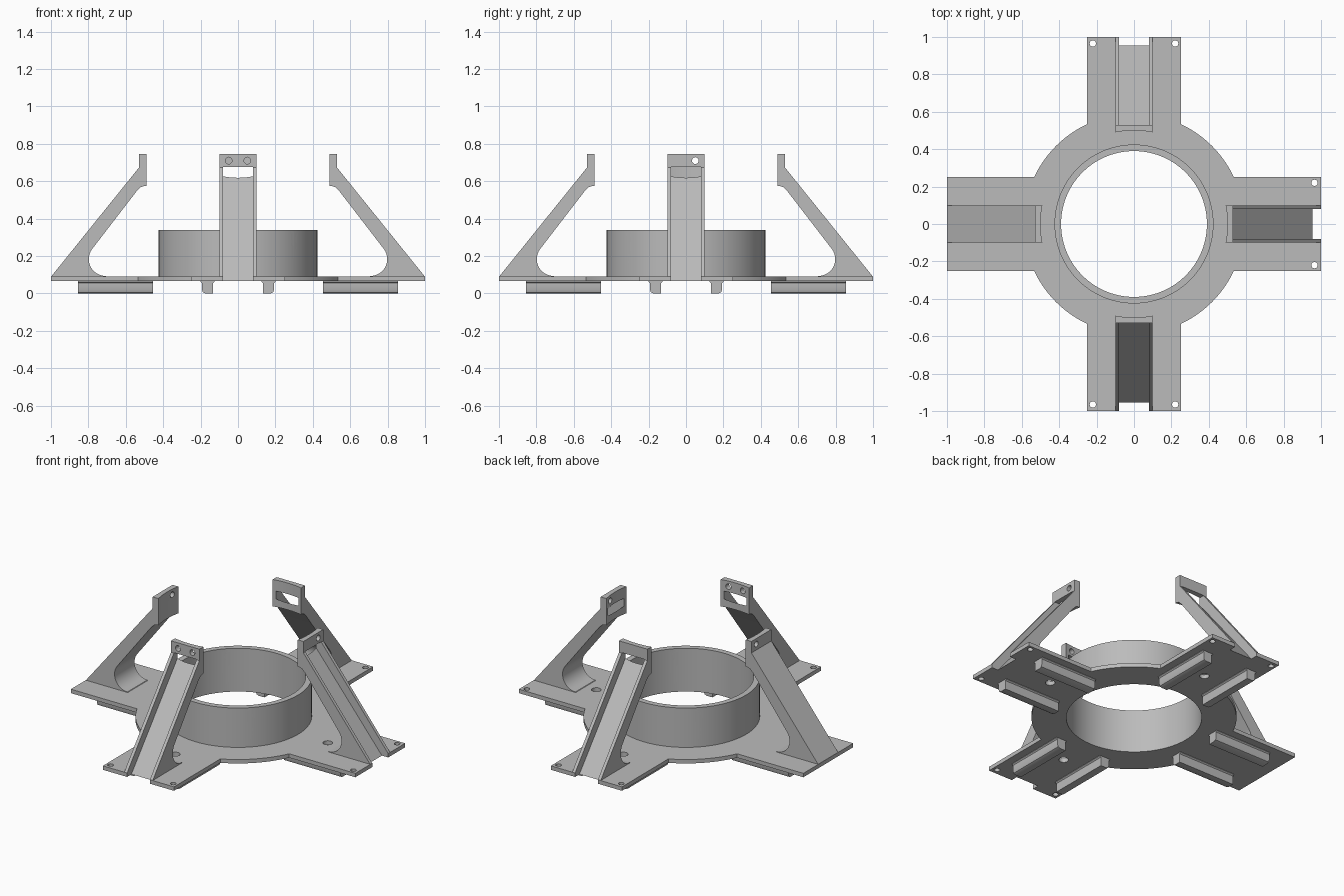
import bpy, bmesh, math
from mathutils import Matrix, Vector

if "Cube" in bpy.data.objects:
    bpy.data.objects.remove(bpy.data.objects["Cube"], do_unlink=True)

grey = bpy.data.materials.new("plain_grey")
grey.use_nodes = True
colour = (0.5, 0.5, 0.5, 1)
grey.diffuse_color = colour
grey.node_tree.nodes["Principled BSDF"].inputs["Base Color"].default_value = colour

FLAT = Matrix.Identity(4)
RADIAL = Matrix.Rotation(math.pi / 2, 4, "X")      # profile in x-z, extruded along y
ALONG = Matrix(((0, 0, 1, 0), (1, 0, 0, 0), (0, 1, 0, 0), (0, 0, 0, 1)))  # profile in y-z, along x
PLATE_LOW, PLATE_TOP = 0.065, 0.09


def turn(angle):
    return Matrix.Rotation(angle, 4, "Z")


def prism(name, points, low, high, matrix=FLAT):
    """Extrude a flat outline from low to high along its normal."""
    bm = bmesh.new()
    face = bm.faces.new([bm.verts.new((x, y, low)) for x, y in points])
    new = bmesh.ops.extrude_face_region(bm, geom=[face])["geom"]
    verts = [v for v in new if isinstance(v, bmesh.types.BMVert)]
    bmesh.ops.translate(bm, verts=verts, vec=(0, 0, high - low))
    bm.transform(matrix)
    bmesh.ops.recalc_face_normals(bm, faces=bm.faces)
    mesh = bpy.data.meshes.new(name)
    bm.to_mesh(mesh)
    bm.free()
    mesh.materials.append(grey)
    obj = bpy.data.objects.new(name, mesh)
    bpy.context.collection.objects.link(obj)
    return obj


def arc(cx, cy, radius, start, end, steps):
    angles = [math.radians(start + (end - start) * i / steps) for i in range(steps + 1)]
    return [(cx + radius * math.cos(a), cy + radius * math.sin(a)) for a in angles]


def circle(radius, cx=0, cy=0, sides=96):
    return arc(cx, cy, radius, 0, 360, sides)[:-1]


def cut(obj, *cutters):
    """Subtract the cutters one after another and delete them."""
    for cutter in cutters:
        mod = obj.modifiers.new("cut", "BOOLEAN")
        mod.operation, mod.solver, mod.object = "DIFFERENCE", "EXACT", cutter
        graph = bpy.context.evaluated_depsgraph_get()
        mesh = bpy.data.meshes.new_from_object(obj.evaluated_get(graph))
        obj.modifiers.clear()
        obj.data = mesh
        bpy.data.objects.remove(cutter, do_unlink=True)


def smooth(obj):
    bpy.ops.object.select_all(action="DESELECT")
    obj.select_set(True)
    bpy.context.view_layer.objects.active = obj
    bpy.ops.object.shade_smooth_by_angle(angle=math.radians(30))


def channel_cutter(angle):
    """Recess in the outer side of a strut, also notching the plate."""
    outline = [(0.976, 0.04), (0.453, 0.675), (1.1, 0.675), (1.1, 0.04)]
    return prism("channel", outline, -0.08, 0.08, turn(angle) @ RADIAL)


# Base plate: disc with four square-ended arms
quarter_turns = [k * math.pi / 2 for k in range(4)]
corner = math.degrees(math.asin(0.25 / 0.59))
outline = []
for a in quarter_turns:
    side = [(1, -0.25), (1, 0.25)] + arc(0, 0, 0.59, corner, 90 - corner, 14)
    outline += [(turn(a) @ Vector((x, y, 0))).xy for x, y in side]
plate = prism("base_plate", outline, PLATE_LOW, PLATE_TOP)
cut(plate, prism("bore", circle(0.39), 0, 0.2))
for a in quarter_turns:
    for x, y, r in ((0.965, 0.22, 0.017), (0.965, -0.22, 0.017), (0.63, 0, 0.028)):
        cut(plate, prism("hole", circle(r, x, y, 20), 0, 0.2, turn(a)))
    cut(plate, channel_cutter(a))
smooth(plate)

# Central ring with two opposite screw holes
ring = prism("ring", circle(0.425), PLATE_TOP - 0.005, 0.34)
cut(ring, prism("bore", circle(0.39), 0, 0.5))
cut(ring, prism("hole", circle(0.022, 0, 0.295, 20), -0.6, 0.6,
                turn(-math.pi / 4) @ ALONG))
smooth(ring)

# Leaning struts, each with a recessed web and a drilled head
strut_profile = ([(0.999, 0.085), (0.999, PLATE_TOP), (0.53, 0.672), (0.53, 0.745),
                  (0.46, 0.745), (0.46, 0.575), (0.5, 0.575), (0.52, 0.568), (0.543, 0.545)]
                 + arc(0.708, 0.183, 0.09, 39, -90, 12) + [(0.7, 0.085)])
for i, a in enumerate(quarter_turns):
    strut = prism(f"strut_{i + 1}", strut_profile, -0.1, 0.1, turn(a) @ RADIAL)
    cut(strut, prism("inner_curve", circle(0.5), 0.3, 0.9), channel_cutter(a))
    for y in (-0.05, 0.05):
        cut(strut, prism("hole", circle(0.018, y, 0.71, 20), 0.4, 0.6, turn(a) @ ALONG))
    smooth(strut)

# Pairs of rails under each arm, flared at the root and rounded at the foot
rail_profile = [(0.125, 0.07), (0.125, 0.062), (0.133, 0.055), (0.133, 0),
                (0.175, 0), (0.188, 0.006), (0.193, 0.02), (0.193, 0.055),
                (0.2, 0.062), (0.2, 0.07)]
for i, a in enumerate(quarter_turns):
    for side, label in ((1, "left"), (-1, "right")):
        points = [(side * y, z) for y, z in rail_profile]
        rail = prism(f"rail_{label}_{i + 1}", points, 0.455, 0.855, turn(a) @ ALONG)
        smooth(rail)
